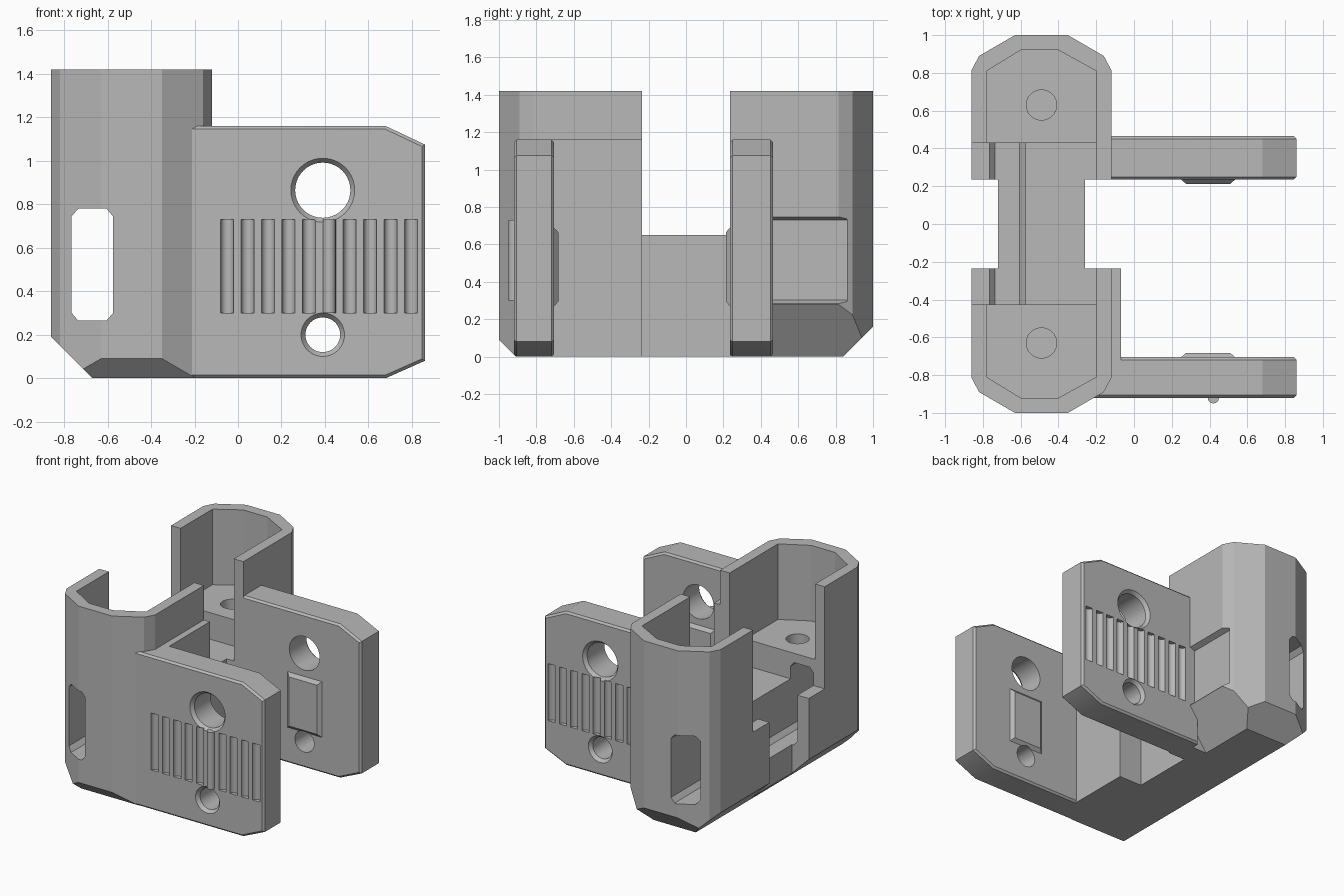
import bpy, bmesh, math
from mathutils import Matrix

cube = bpy.data.objects.get("Cube")
if cube:
    bpy.data.objects.remove(cube, do_unlink=True)

grey = bpy.data.materials.new("matte_grey")
grey.use_nodes = True
grey.diffuse_color = (0.48, 0.48, 0.48, 1)
grey.node_tree.nodes["Principled BSDF"].inputs["Base Color"].default_value = grey.diffuse_color


def finish(name, bm):
    bmesh.ops.recalc_face_normals(bm, faces=bm.faces)
    mesh = bpy.data.meshes.new(name)
    bm.to_mesh(mesh)
    bm.free()
    mesh.materials.append(grey)
    ob = bpy.data.objects.new(name, mesh)
    bpy.context.collection.objects.link(ob)
    return ob


def prism(name, pts, axis, lo, hi, bevel=0):
    """Extrude a 2D profile along an axis; bevel chamfers both end caps."""
    place = {"x": lambda a, b, t: (t, a, b),
             "y": lambda a, b, t: (a, t, b),
             "z": lambda a, b, t: (a, b, t)}[axis]
    bm = bmesh.new()
    low = [bm.verts.new(place(a, b, lo)) for a, b in pts]
    high = [bm.verts.new(place(a, b, hi)) for a, b in pts]
    caps = [bm.faces.new(low), bm.faces.new(high)]
    for i in range(len(pts)):
        j = (i + 1) % len(pts)
        bm.faces.new((low[i], low[j], high[j], high[i]))
    if bevel:
        edges = [e for f in caps for e in f.edges]
        bmesh.ops.bevel(bm, geom=edges, offset=bevel, segments=1, affect="EDGES")
    return finish(name, bm)


def box(name, x0, x1, y0, y1, z0, z1):
    return prism(name, [(x0, y0), (x1, y0), (x1, y1), (x0, y1)], "z", z0, z1)


def cone_y(name, x, z, y0, y1, r0, r1):
    bm = bmesh.new()
    turn = Matrix.Translation((x, (y0 + y1) / 2, z)) @ Matrix.Rotation(-math.pi / 2, 4, "X")
    bmesh.ops.create_cone(bm, cap_ends=True, segments=40, radius1=r0, radius2=r1,
                          depth=y1 - y0, matrix=turn)
    return finish(name, bm)


def combine(base, tool, op):
    mod = base.modifiers.new(tool.name, "BOOLEAN")
    mod.operation, mod.solver, mod.object = op, "EXACT", tool
    bpy.context.view_layer.objects.active = base
    bpy.ops.object.modifier_apply(modifier=mod.name)
    bpy.data.objects.remove(tool, do_unlink=True)


def add(tool):
    combine(body, tool, "UNION")


def cut(tool):
    tool.hide_render = True
    combine(body, tool, "DIFFERENCE")


# Two mirrored end holders joined by a low bridge
outer = [(-.86, .235), (-.86, .815), (-.82, .89), (-.63, 1), (-.35, 1),
         (-.16, .89), (-.12, .815), (-.12, .235)]
inner = [(-.78, .2), (-.78, .81), (-.6, .92), (-.4, .92), (-.2, .81), (-.2, .2)]


def side(pts, s):
    return [(x, s * y) for x, y in pts]


body = box("bracket_body", -.72, -.26, -.4, .4, 0, .65)
for s in (-1, 1):
    add(prism("holder", side(outer, s), "z", 0, 1.42))

# Chamfers under the holders
cut(prism("left_chamfer", [(-.9, -.1), (-.9, .23), (-.67, 0), (-.57, -.1)], "y", -1.2, 1.2))
cut(prism("front_chamfer", [(-1.1, .19), (-1.1, -.1), (-.81, -.1)], "x", -1, 0))
cut(prism("back_chamfer", [(1.1, .26), (1.1, -.1), (.74, -.1)], "x", -1, 0))
cut(prism("right_chamfer", [(-.05, .378), (-.05, -.1), (-.391, -.1)], "y", .4, 1.2))

# Grip clearance in the side of the back holder
cut(prism("grip_clearance", [(-.1, .757), (-.16, .73), (-.16, .302), (-.1, .275)],
          "y", .4, .86))

# Arms with chamfered corners and raised inner pads
for s in (-1, 1):
    near, far = (.235, .465) if s > 0 else (-.92, -.705)
    start = -.2 if s > 0 else -.235
    add(prism("arm", [(start, 0), (.68, 0), (.86, .08), (.86, 1.075), (.68, 1.16),
                      (start, 1.16)], "y", near, far, .014))
add(box("front_arm_root", -.22, -.07, -.8, -.235, 0, 1.16))

for wall in (.235, -.705):
    direction = -1 if wall > 0 else 1
    bm = bmesh.new()
    rings = []
    for inset, offset in ((0, -.03), (0, 0), (.025, .022)):
        y = wall + direction * offset
        x0, x1, z0, z1 = .25 + inset, .535 - inset, .27 + inset, .69 - inset
        rings.append([bm.verts.new(p) for p in
                      ((x0, y, z0), (x1, y, z0), (x1, y, z1), (x0, y, z1))])
    bm.faces.new(rings[0])
    bm.faces.new(rings[-1])
    for a, b in zip(rings, rings[1:]):
        for i in range(4):
            j = (i + 1) % 4
            bm.faces.new((a[i], a[j], b[j], b[i]))
    add(finish("inner_pad", bm))

# Holder cavities, screw holes and the open middle
for s in (-1, 1):
    cut(prism("cavity", side(inner, s), "z", .85, 1.6))
    bm = bmesh.new()
    bmesh.ops.create_cone(bm, cap_ends=True, segments=40, radius1=.08, radius2=.08, depth=.5,
                          matrix=Matrix.Translation((-.49, s * .63, .8)))
    cut(finish("screw_hole", bm))
cut(box("middle_opening", -1, -.2, -.425, .43, .65, 1.6))

# Chamfered cable channel running through both holders
cut(prism("cable_channel", [(-.765, .3), (-.735, .265), (-.605, .265), (-.575, .3),
                            (-.575, .745), (-.605, .78), (-.735, .78), (-.765, .745)],
          "y", -1.2, 1.2))

# Countersunk holes through both arms
for z, r in ((.865, .127), (.2, .08)):
    cut(cone_y("bolt_hole", .39, z, -1.1, .7, r, r))
    cut(cone_y("back_countersink", .39, z, .44, .49, r, r + .04))
    cut(cone_y("front_countersink", .39, z, -.945, -.895, r + .04, r))

# Vertical grip grooves on the outer arm faces
for face in (-.92, .465):
    bm = bmesh.new()
    for i in range(10):
        bmesh.ops.create_cone(bm, cap_ends=True, segments=16, radius1=.03, radius2=.03,
                              depth=.43, matrix=Matrix.Translation((-.05 + i * .094, face, .515)))
    cut(finish("grip_grooves", bm))

bpy.ops.object.select_all(action="DESELECT")
body.select_set(True)
bpy.context.view_layer.objects.active = body
bpy.ops.object.shade_smooth_by_angle(angle=math.radians(24))
